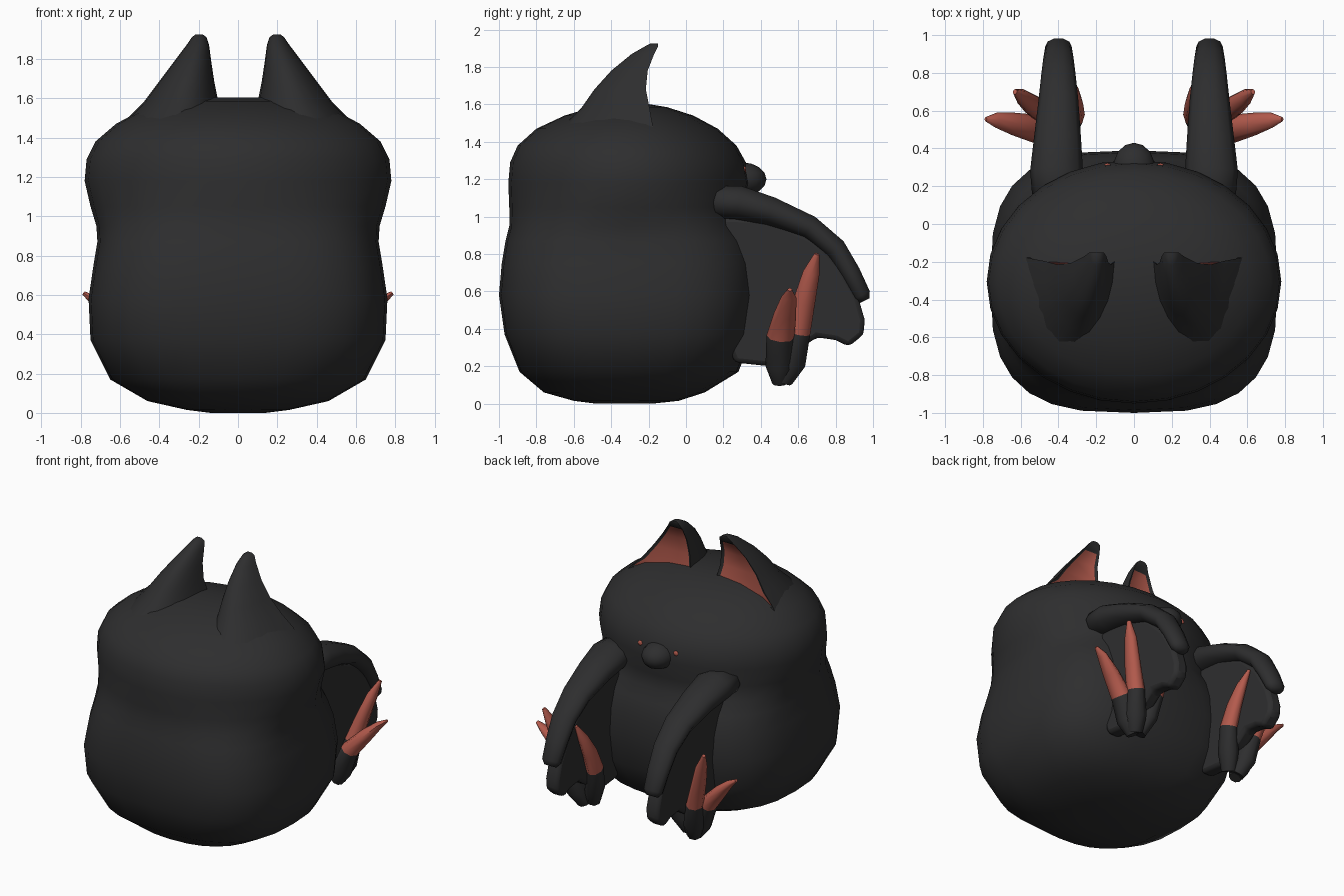
import bpy, bmesh, math
from mathutils import Vector


def material(name, rgb):
    m = bpy.data.materials.new(name)
    m.diffuse_color = (*rgb, 1)
    return m


DARK = material("charcoal", (0.027, 0.027, 0.028))
RED = material("coral red", (0.46, 0.105, 0.075))


def finish(bm, name, angle=50):
    bmesh.ops.recalc_face_normals(bm, faces=bm.faces)
    me = bpy.data.meshes.new(name)
    bm.to_mesh(me)
    bm.free()
    ob = bpy.data.objects.new(name, me)
    bpy.context.collection.objects.link(ob)
    me.materials.append(DARK)
    me.materials.append(RED)
    bpy.ops.object.select_all(action='DESELECT')
    bpy.context.view_layer.objects.active = ob
    ob.select_set(True)
    bpy.ops.object.shade_smooth_by_angle(angle=math.radians(angle))
    return ob


def loft(rings):
    """Skin closed rings of equal length and cap both ends."""
    bm = bmesh.new()
    vs = [[bm.verts.new(p) for p in r] for r in rings]
    n = len(vs[0])
    for a, b in zip(vs, vs[1:]):
        for i in range(n):
            j = (i + 1) % n
            bm.faces.new((a[i], a[j], b[j], b[i]))
    bm.faces.new(vs[0][::-1])
    bm.faces.new(vs[-1])
    bmesh.ops.recalc_face_normals(bm, faces=bm.faces)
    return bm


def tube(path, ref, s, sides=10):
    """Elliptical tube: path of (x, y, z, width along ref, other width)."""
    pts = [Vector((s * p[0], p[1], p[2])) for p in path]
    rings = []
    for i, p in enumerate(pts):
        t = (pts[min(i + 1, len(pts) - 1)] - pts[max(i - 1, 0)]).normalized()
        u = (ref - t * ref.dot(t)).normalized()
        v = t.cross(u)
        rings.append([p + u * path[i][3] * math.cos(k * math.tau / sides)
                      + v * path[i][4] * math.sin(k * math.tau / sides)
                      for k in range(sides)])
    return loft(rings)


# Body and head: z, half width, front y, back y, squareness
profile = [
    (0.0, 0.14, -0.48, -0.18, 2), (0.015, 0.26, -0.60, -0.04, 2.2),
    (0.06, 0.46, -0.76, 0.10, 2.4), (0.17, 0.65, -0.89, 0.28, 2.7),
    (0.37, 0.75, -0.97, 0.36, 3), (0.58, 0.76, -1.0, 0.39, 3),
    (0.75, 0.735, -0.985, 0.38, 2.9), (0.87, 0.715, -0.965, 0.35, 2.7),
    (0.95, 0.72, -0.945, 0.31, 2.4), (1.05, 0.75, -0.945, 0.31, 2.1),
    (1.18, 0.78, -0.95, 0.34, 2), (1.29, 0.77, -0.94, 0.32, 2),
    (1.38, 0.725, -0.90, 0.27, 2), (1.47, 0.62, -0.80, 0.17, 2),
    (1.54, 0.49, -0.65, 0.04, 2), (1.585, 0.32, -0.50, -0.10, 2),
    (1.605, 0.12, -0.36, -0.22, 2)]
rings = []
for z, w, y0, y1, n in profile:
    ring = []
    for k in range(28):
        a = k * math.tau / 28
        c, d = math.cos(a), math.sin(a)
        ring.append((w * math.copysign(abs(c) ** (2 / n), c),
                     (y0 + y1) / 2 + (y1 - y0) / 2 * math.copysign(abs(d) ** (2 / n), d), z))
    rings.append(ring)
finish(loft(rings), "body", 70)

# Snout
bm = bmesh.new()
bmesh.ops.create_uvsphere(bm, u_segments=14, v_segments=8, radius=1)
for v in bm.verts:
    v.co = Vector((v.co.x * 0.11, 0.30 + v.co.y * 0.13, 1.20 + v.co.z * 0.09))
finish(bm, "snout", 70)

# Ear sections: z, inner x, outer x, front y, back y
ear = [(1.38, 0.07, 0.64, -0.74, -0.16), (1.50, 0.08, 0.56, -0.64, -0.18),
       (1.58, 0.10, 0.48, -0.56, -0.195), (1.68, 0.12, 0.405, -0.49, -0.215),
       (1.78, 0.135, 0.33, -0.40, -0.205), (1.87, 0.147, 0.262, -0.29, -0.17),
       (1.91, 0.16, 0.235, -0.22, -0.15), (1.925, 0.18, 0.215, -0.19, -0.15)]

# Wing parts
arm = [(0.41, 0.12, 1.08, 0.08, 0.06), (0.41, 0.16, 1.08, 0.13, 0.09),
       (0.41, 0.28, 1.075, 0.14, 0.095), (0.405, 0.45, 1.03, 0.125, 0.08),
       (0.40, 0.66, 0.945, 0.105, 0.065), (0.40, 0.80, 0.83, 0.09, 0.06),
       (0.40, 0.88, 0.70, 0.08, 0.055), (0.40, 0.94, 0.58, 0.07, 0.05),
       (0.40, 0.955, 0.55, 0.045, 0.03)]
membrane = [(0.10, 1.0), (0.45, 0.99), (0.68, 0.88), (0.82, 0.74), (0.92, 0.57),
            (0.955, 0.45), (0.95, 0.37), (0.87, 0.305), (0.80, 0.34), (0.70, 0.355),
            (0.62, 0.30), (0.45, 0.20), (0.26, 0.22), (0.15, 0.5)]
claws = {
    "outer_claw": [(0.43, 0.50, 0.11, 0.04, 0.04), (0.47, 0.50, 0.20, 0.075, 0.07),
                   (0.53, 0.505, 0.36, 0.075, 0.06), (0.64, 0.53, 0.48, 0.06, 0.045),
                   (0.73, 0.55, 0.57, 0.04, 0.025), (0.785, 0.555, 0.61, 0.012, 0.01)],
    "middle_claw": [(0.43, 0.52, 0.12, 0.05, 0.05), (0.46, 0.56, 0.22, 0.08, 0.07),
                    (0.49, 0.60, 0.38, 0.065, 0.055), (0.54, 0.63, 0.54, 0.06, 0.045),
                    (0.59, 0.67, 0.70, 0.045, 0.035), (0.63, 0.70, 0.80, 0.014, 0.012)],
    "inner_claw": [(0.38, 0.50, 0.14, 0.05, 0.05), (0.34, 0.54, 0.25, 0.075, 0.06),
                   (0.31, 0.58, 0.41, 0.065, 0.05), (0.31, 0.64, 0.55, 0.06, 0.04),
                   (0.32, 0.70, 0.67, 0.04, 0.03), (0.34, 0.75, 0.77, 0.012, 0.01)]}

for side, s in (("right", 1), ("left", -1)):
    # Ear: rounded front, flat back with a sunken red lining
    rings = []
    for z, x0, x1, yf, yb in ear:
        rings.append([(s * ((x0 + x1) / 2 + (x1 - x0) / 2 * math.cos(k * math.pi / 10)),
                       yb - (yb - yf) * math.sin(k * math.pi / 10), z) for k in range(11)])
    bm = loft(rings)
    back = [f for f in bm.faces if f.normal.y > 0.7
            and 1.49 < f.calc_center_median().z < 1.88]
    bmesh.ops.inset_region(bm, faces=back, thickness=0.018, depth=-0.012)
    for f in back:
        f.material_index = 1
    finish(bm, side + "_ear", 50)

    # Eye
    bm = bmesh.new()
    bmesh.ops.create_uvsphere(bm, u_segments=10, v_segments=6, radius=0.018)
    for v in bm.verts:
        v.co = Vector((s * 0.14 + v.co.x, 0.313 + v.co.y * 0.5, 1.25 + v.co.z))
    for f in bm.faces:
        f.material_index = 1
    finish(bm, side + "_eye")

    # Wing arm and hanging membrane
    finish(tube(arm, Vector((1, 0, 0)), s), side + "_wing_arm", 60)
    bm = loft([[(s * x, y, z) for y, z in membrane] for x in (0.345, 0.445)])
    ob = finish(bm, side + "_wing_membrane", 40)
    bev = ob.modifiers.new("soft_edge", 'BEVEL')
    bev.width, bev.segments = 0.025, 2

    # Claws: dark roots, red tips
    for name, path in claws.items():
        bm = tube(path, Vector((0, 1, 0)), s, 8)
        for f in bm.faces:
            if f.calc_center_median().z > 0.38:
                f.material_index = 1
        finish(bm, side + "_" + name, 60)
